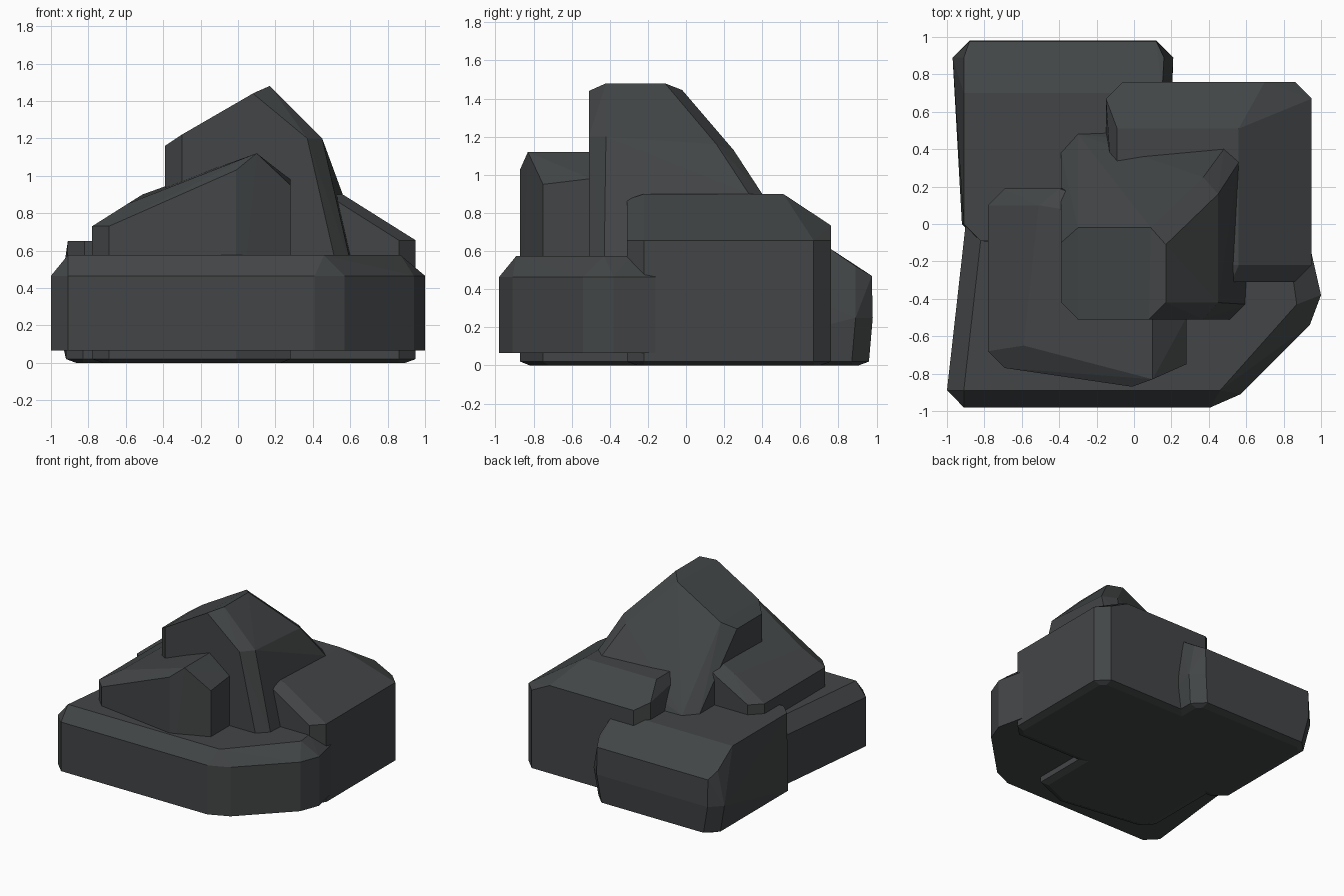
import bpy, bmesh

if "Cube" in bpy.data.objects:
    bpy.data.objects.remove(bpy.data.objects["Cube"])

# Dark stone colour
stone = bpy.data.materials.new("dark_stone")
stone.diffuse_color = (0.055, 0.06, 0.062, 1)
stone.use_nodes = True
stone.node_tree.nodes["Principled BSDF"].inputs["Base Color"].default_value = stone.diffuse_color


def at(z, *xy):
    """Lift an outline of (x, y) pairs to one height."""
    return [(x, y, z) for x, y in xy]


def foot(x0, x1, y0, y1, z=0.02, c=0.09):
    """Corner-chamfered base outline with a thin bevel down to the ground."""
    ring = at(z, (x0, y0 + c), (x0 + c, y0), (x1 - c, y0), (x1, y0 + c),
              (x1, y1 - c), (x1 - c, y1), (x0 + c, y1), (x0, y1 - c))
    i = c * 0.6
    return ring + at(z - 0.02, (x0 + i, y0 + c), (x1 - i, y0 + c), (x1 - i, y1 - c), (x0 + i, y1 - c),
                     (x0 + c, y0 + i), (x1 - c, y0 + i), (x1 - c, y1 - i), (x0 + c, y1 - i))


def rock(name, points):
    """Faceted boulder: convex hull of its corner points, coplanar faces merged."""
    bm = bmesh.new()
    for p in points:
        bm.verts.new(p)
    res = bmesh.ops.convex_hull(bm, input=bm.verts)
    junk = {v for v in res["geom_interior"] + res["geom_unused"] if isinstance(v, bmesh.types.BMVert)}
    bmesh.ops.delete(bm, geom=list(junk), context='VERTS')
    bmesh.ops.dissolve_limit(bm, angle_limit=0.05, verts=bm.verts, edges=bm.edges)
    bmesh.ops.recalc_face_normals(bm, faces=bm.faces)
    me = bpy.data.meshes.new(name)
    bm.to_mesh(me)
    bm.free()
    me.materials.append(stone)
    ob = bpy.data.objects.new(name, me)
    bpy.context.collection.objects.link(ob)


# Wide low slab at the front
slab = [(-1, -.89), (-.91, -.98), (.41, -.98), (.57, -.91), (.94, -.54), (1, -.38), (.95, -.16), (-.9, 0)]
rock("front_slab", at(.065, *slab) + at(.465, *slab)
     + at(.575, (-.91, -.89), (.46, -.89), (.87, -.43), (.85, -.29), (-.82, -.09)))

# Back left block, sloping down toward the rear
rock("back_left_rock",
     foot(-.92, .18, -.09, .96)
     + at(.25, (-.97, .89), (-.88, .98), (.12, .98), (.21, .89))
     + at(.47, (-.88, .975), (.12, .975)) + at(.52, (-.91, .89), (.16, .89))
     + at(.65, (-.91, .7), (.15, .7), (-.91, 0), (-.82, -.09), (.06, -.09), (.15, 0)))

# Front left rock with a ridge
rock("front_left_rock",
     at(0, (-.72, -.68), (-.69, -.72), (0, -.82), (.23, -.72), (.23, .1), (-.72, .1))
     + at(.02, (-.78, -.68), (-.69, -.77), (-.01, -.87), (.28, -.75), (.28, .1), (.19, .19),
          (-.69, .19), (-.78, .1))
     + at(.73, (-.78, -.68), (-.69, -.77), (-.78, .1), (-.69, .19))
     + [(-.59, -.65, .85), (-.41, -.66, .91), (-.51, .1, .9), (-.4, .19, .89),
        (-.01, -.87, 1.03), (.1, -.83, 1.12), (.1, 0, 1.12),
        (.28, -.75, .95), (.28, -.5, .98), (.28, 0, .98)])

# Right block, sloping to the right and to the rear
rock("right_rock",
     foot(-.15, .95, -.31, .76)
     + at(.655, (.95, -.22), (.95, .67), (.86, -.31), (.86, .76))
     + [(.52, -.31, .87), (-.06, -.31, .87), (-.06, .76, .735), (.7, .76, .735), (-.15, .67, .79)]
     + at(.9, (-.09, -.22), (.56, -.22), (.56, .51), (-.09, .51)))

# Tall central peak
rock("central_peak",
     at(.5, (-.39, -.42), (-.3, -.51), (.53, -.51), (.61, -.43), (.66, .5), (.6, .58),
        (-.3, .5), (-.39, .4))
     + at(.65, (-.39, .38), (-.3, .48))
     + [(-.39, -.42, 1.16), (-.3, -.51, 1.22), (-.39, -.1, 1.16), (-.3, -.02, 1.22),
        (.08, -.51, 1.44), (.17, -.42, 1.48), (.17, -.11, 1.48), (.09, -.02, 1.445),
        (.37, -.51, 1.2), (.45, -.42, 1.2), (.45, .16, 1.16),
        (.37, .25, 1.13), (.48, .4, .9), (.56, .33, .9)])
